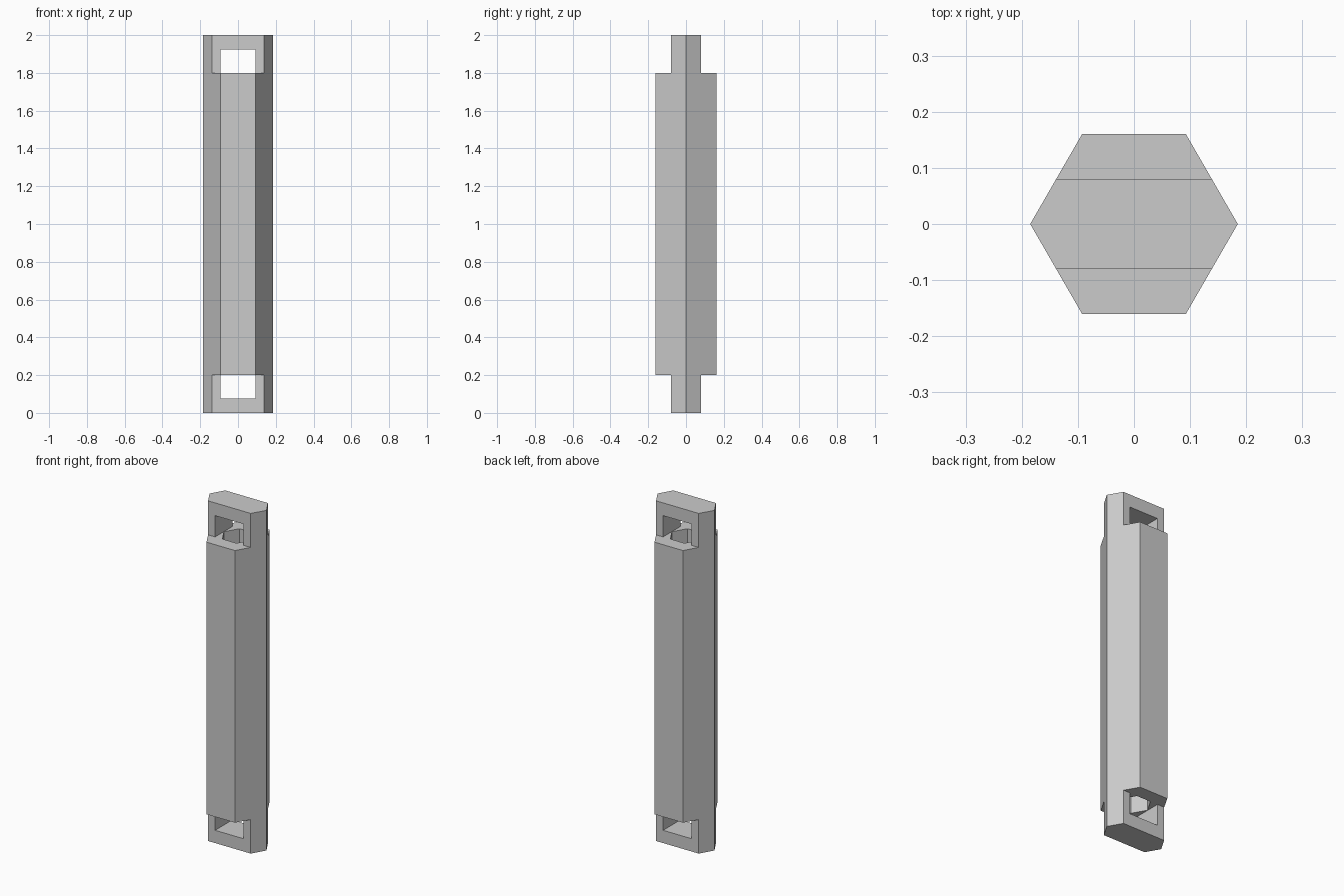
import bpy
import bmesh
from math import cos, sin, tau

cube = bpy.data.objects.get("Cube")
if cube:
    bpy.data.objects.remove(cube, do_unlink=True)

RADIUS, LENGTH = 0.185, 2.0
TAB_HEIGHT, TAB_HALF = 0.2, 0.08
SLOT_HALF, SLOT_HEIGHT = 0.093, 0.125

grey = bpy.data.materials.new("plain grey")
grey.use_nodes = True
grey.diffuse_color = (0.6, 0.6, 0.6, 1)
grey.node_tree.nodes["Principled BSDF"].inputs["Base Color"].default_value = (0.6, 0.6, 0.6, 1)


def prism(name, outline, z0, z1):
    """Upright prism from a counter-clockwise outline."""
    bm = bmesh.new()
    base = bm.faces.new([bm.verts.new((x, y, z0)) for x, y in outline])
    up = bmesh.ops.extrude_face_region(bm, geom=[base], use_keep_orig=True)
    top = [v for v in up["geom"] if isinstance(v, bmesh.types.BMVert)]
    bmesh.ops.translate(bm, verts=top, vec=(0, 0, z1 - z0))
    bmesh.ops.recalc_face_normals(bm, faces=bm.faces)
    mesh = bpy.data.meshes.new(name)
    bm.to_mesh(mesh)
    bm.free()
    mesh.materials.append(grey)
    obj = bpy.data.objects.new(name, mesh)
    bpy.context.collection.objects.link(obj)
    return obj


def hexagon(r):
    return [(r * cos(tau * i / 6), r * sin(tau * i / 6)) for i in range(6)]


def rectangle(x0, x1, y0, y1):
    return [(x0, y0), (x1, y0), (x1, y1), (x0, y1)]


def cut(target, cutter):
    mod = target.modifiers.new(cutter.name, "BOOLEAN")
    mod.operation = "DIFFERENCE"
    mod.solver = "EXACT"
    mod.object = cutter
    cutter.hide_render = True
    bpy.context.view_layer.objects.active = target
    bpy.ops.object.modifier_apply(modifier=mod.name)
    bpy.data.objects.remove(cutter, do_unlink=True)


# Hexagonal bar
bar = prism("hexagonal_bar", hexagon(RADIUS), 0, LENGTH)

for top in (False, True):
    # Shoulders that leave a flat tab at each end
    z0, z1 = (LENGTH - TAB_HEIGHT, LENGTH + 0.1) if top else (-0.1, TAB_HEIGHT)
    for y0, y1 in ((TAB_HALF, 0.3), (-0.3, -TAB_HALF)):
        cut(bar, prism("shoulder_cutter", rectangle(-0.3, 0.3, y0, y1), z0, z1))
    # Slot through the tab
    z0 = LENGTH - TAB_HEIGHT if top else TAB_HEIGHT - SLOT_HEIGHT
    cut(bar, prism("slot_cutter", rectangle(-SLOT_HALF, SLOT_HALF, -0.3, 0.3),
                   z0, z0 + SLOT_HEIGHT))

# Hexagonal bore joining the two slots
cut(bar, prism("bore_cutter", hexagon(RADIUS / 2 - 0.001),
               TAB_HEIGHT - 0.06, LENGTH - TAB_HEIGHT + 0.06))
